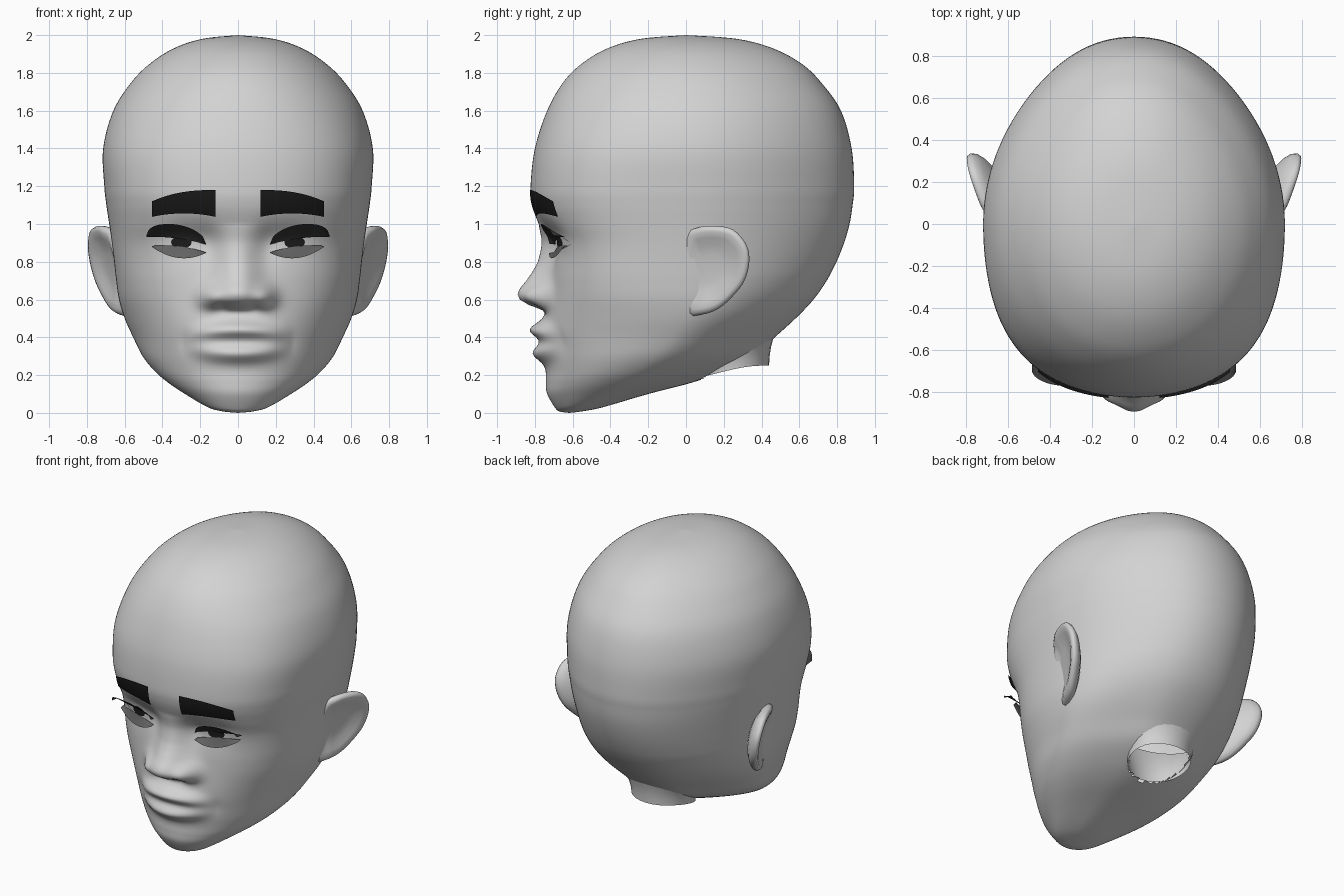
import bpy
import bmesh
from math import sin, cos, pi, exp
from mathutils import Vector
from mathutils.bvhtree import BVHTree

cube = bpy.data.objects.get("Cube")
if cube:
    bpy.data.objects.remove(cube, do_unlink=True)


def material(name, grey):
    mat = bpy.data.materials.new(name)
    mat.use_nodes = True
    colour = (grey, grey, grey, 1)
    mat.diffuse_color = colour
    mat.node_tree.nodes["Principled BSDF"].inputs["Base Color"].default_value = colour
    return mat


SKIN = material("skin grey", 0.65)
WHITE = material("eye white", 0.66)
BROW = material("brow black", 0.01)
IRIS = material("iris black", 0.012)
LASH = material("upper lash charcoal", 0.038)
LOWER = material("lower lash grey", 0.12)


def spline(points, t, closed=False):
    """Smooth curve through the points, t counted in points."""
    n = len(points)
    i = int(t) if closed else min(int(t), n - 2)
    f = t - i
    pick = [points[(i + k) % n if closed else max(0, min(n - 1, i + k))] for k in (-1, 0, 1, 2)]
    return [b + 0.5 * f * (c - a + f * (2 * a - 5 * b + 4 * c - d + f * (3 * (b - c) + d - a)))
            for a, b, c, d in zip(*pick)]


def step(a, b, v):
    f = max(0, min(1, (v - a) / (b - a)))
    return f * f * (3 - 2 * f)


def bump(x, z, cx, cz, sx, sz):
    return exp(-((x - cx) / sx) ** 2 - ((z - cz) / sz) ** 2)


def grid_object(name, rows, mat, wrap=False, outward=False, hole=None):
    """Skin rows of points with quads and smooth shading."""
    bm = bmesh.new()
    grid = [[bm.verts.new(p) for p in row] for row in rows]
    count = len(rows[0])
    for low, high in zip(grid, grid[1:]):
        for j in range(count if wrap else count - 1):
            k = (j + 1) % count
            bm.faces.new((low[j], low[k], high[k], high[j]))
    bmesh.ops.remove_doubles(bm, verts=bm.verts, dist=0.00001)
    if outward:
        bmesh.ops.recalc_face_normals(bm, faces=bm.faces)
    if hole:
        inside = [f for f in bm.faces if hole(f.calc_center_median())]
        bmesh.ops.delete(bm, geom=inside, context='FACES')
    for face in bm.faces:
        face.smooth = True
    mesh = bpy.data.meshes.new(name)
    bm.to_mesh(mesh)
    bm.free()
    mesh.materials.append(mat)
    obj = bpy.data.objects.new(name, mesh)
    bpy.context.collection.objects.link(obj)
    return obj


# Head levels: height, front, back, half width
LEVELS = [
    (0, -.62, -.62, 0), (.008, -.67, -.55, .08), (.03, -.695, -.44, .16),
    (.1, -.735, -.2, .28), (.16, -.742, .03, .37), (.22, -.742, .2, .44),
    (.3, -.75, .36, .505), (.4, -.76, .47, .555), (.5, -.75, .58, .6),
    (.6, -.735, .675, .63), (.7, -.725, .745, .645), (.8, -.72, .797, .656),
    (.9, -.735, .837, .668), (1, -.78, .866, .682), (1.1, -.815, .882, .697),
    (1.2, -.823, .89, .708), (1.4, -.8, .877, .714), (1.6, -.735, .82, .66),
    (1.75, -.65, .715, .565), (1.85, -.55, .61, .465), (1.93, -.415, .46, .34),
    (1.98, -.24, .27, .19), (2, 0, 0, 0)]

# Nose ridge: height, projection
NOSE = [(.535, 0), (.55, .03), (.57, .09), (.6, .145), (.63, .16), (.66, .15), (.7, .12),
        (.75, .09), (.8, .065), (.9, .03), (1, 0)]


def nose_ridge(z):
    for (z0, d0), (z1, d1) in zip(NOSE, NOSE[1:]):
        if z0 <= z <= z1:
            return d0 + (d1 - d0) * (z - z0) / (z1 - z0)
    return 0


def features(x, z):
    """How far the face stands forward of the plain head."""
    x = abs(x)
    nose_width = .09 + .045 * (1 - step(.6, .9, z))
    out = nose_ridge(z) * exp(-(x / nose_width) ** 2.3)
    out += .06 * bump(x, z, .145, .615, .06, .06)
    out -= .015 * bump(x, z, .085, .56, .035, .02)
    # Lips taper toward the mouth corners
    lip = max(0, 1 - (x / .29) ** 2) ** 1.2
    upper, lower = .38 + .06 * lip ** .4, .375 - .06 * lip ** .4
    out += lip * (.07 * exp(-((z - upper) / .045) ** 2) + .06 * exp(-((z - lower) / .047) ** 2))
    out -= .012 * bump(x, z, .26, .38, .06, .05)
    # Eye sockets and lids
    out -= .04 * bump(x, z, .27, .92, .14, .09)
    out -= .02 * bump(x, z, .16, .9, .06, .1)
    out += .015 * bump(x, z, .3, .895, .11, .05)
    return out


def in_neck(p):
    return p.z < .42 and (p.x / .205) ** 2 + ((p.y - .25) / .182) ** 2 < 1


# Head
SEGMENTS, FINE = 176, 7
head_rows = []
for i in range((len(LEVELS) - 1) * FINE + 1):
    z, front, back, width = spline(LEVELS, i / FINE)
    z, width = max(0, min(2, z)), max(0, width)
    middle = -.62 * max(0, 1 - z / .55) ** 1.7
    square = .26 * step(.25, .8, z) * (1 - step(1.15, 1.95, z))
    pinch = .1 + .22 * (1 - step(.3, .75, z))
    row = []
    for j in range(SEGMENTS):
        u = 2 * pi * j / SEGMENTS
        t = u - .5 * sin(u)
        c = cos(t)
        shape = square * c * c if c > 0 else -pinch * (c ** 2 - c ** 8)
        x = width * sin(t) * (1 + shape)
        y = middle + ((front - middle) * c if c > 0 else (middle - back) * c)
        if c > 0:
            y -= features(x, z) * step(0, .3, c)
        row.append((x, y, z))
    head_rows.append(row)
head = grid_object("head", head_rows, SKIN, wrap=True, outward=True, hole=in_neck)
surface = BVHTree.FromPolygons([v.co for v in head.data.vertices],
                               [p.vertices for p in head.data.polygons])


def face_y(x, z):
    hit = surface.ray_cast(Vector((x, -2, z)), Vector((0, 1, 0)))[0]
    return hit.y if hit else -.6


# Neck stump, open below
neck_rows = []
for f in (0, .2, .45, .75, 1):
    ring = []
    for j in range(28):
        a = 2 * pi * j / 28
        y = .25 + (.19 + .05 * f * f) * cos(a)
        bottom = .175 + .075 * step(-.05, .4, y)
        ring.append(((.21 + .13 * f * f) * sin(a), y - .04 * f * (cos(a) < 0),
                     bottom + (.47 - bottom) * f))
    neck_rows.append(ring)
grid_object("neck", neck_rows, SKIN, wrap=True, outward=True)

# Ears: outline in side view, then rings of scale and outward offset
EAR = [(0, .93), (.06, .98), (.15, .99), (.25, .97), (.32, .89), (.335, .8),
       (.31, .7), (.25, .62), (.17, .55), (.08, .52), (0, .53), (-.03, .7)]
EAR_RINGS = [(0, -.022), (.3, -.022), (.55, -.014), (.72, .002), (.86, .01), (.95, .006),
             (1, -.012), (.99, -.035), (.9, -.06), (.7, -.085), (.5, -.1)]


def ear(name, side):
    rows = []
    for scale, offset in EAR_RINGS:
        ring = []
        for j in range(48):
            y, z = spline(EAR, j / 4, closed=True)
            y, z = .12 + (y - .12) * scale, .77 + (z - .77) * scale
            x = .65 + .37 * y + .18 * (z - .75) + offset
            x -= .025 * (1 - step(-.04, .1, y))
            ring.append((side * x, y, z))
        rows.append(ring)
    grid_object(name, rows, SKIN, wrap=True, outward=True)


def plate(name, mat, side, x0, x1, low, high, lift):
    """Thin sheet over the face between two edge curves of u."""
    rows = []
    for r in range(7):
        v = r / 6
        row = []
        for k in range(25):
            u = k / 24
            x = x0 + (x1 - x0) * u
            z = low(u) + (high(u) - low(u)) * v
            row.append((side * x, face_y(side * x, z) - lift(u, v), z))
        rows.append(row if side > 0 else row[::-1])
    grid_object(name, rows, mat)


def arch(u):
    return 4 * u * (1 - u)


def dome(u):
    return max(0, arch(u)) ** .5


for label, side in (("left", 1), ("right", -1)):
    ear(label + "_ear", side)
    plate(label + "_eyebrow", BROW, side, .12, .455,
          lambda u: 1.038 + .018 * arch(u),
          lambda u: 1.18 - .06 * u ** 2.5, lambda u, v: .01 + .01 * u)
    plate(label + "_eye_white", WHITE, side, .18, .43,
          lambda u: .88 - .02 * arch(u) + .01 * u,
          lambda u: .895 + .035 * arch(u) + .01 * u, lambda u, v: .005)
    plate(label + "_iris", IRIS, side, .245, .355,
          lambda u: .903 - .032 * dome(u), lambda u: .903 + .032 * dome(u),
          lambda u, v: .009)
    # Lashes flare away from the lids
    plate(label + "_upper_lash", LASH, side, .17, .485,
          lambda u: .892 + .012 * arch(u) + .04 * u,
          lambda u: .895 + .08 * dome(u) + .045 * u,
          lambda u, v: .012 + .045 * u * u + v * (.03 + .03 * u))
    plate(label + "_lower_lash", LOWER, side, .17, .455,
          lambda u: .847 - .043 * arch(u) + .032 * u,
          lambda u: .85 + .015 * arch(u) + .034 * u,
          lambda u, v: .012 + .02 * u * u + (1 - v) * .03)
